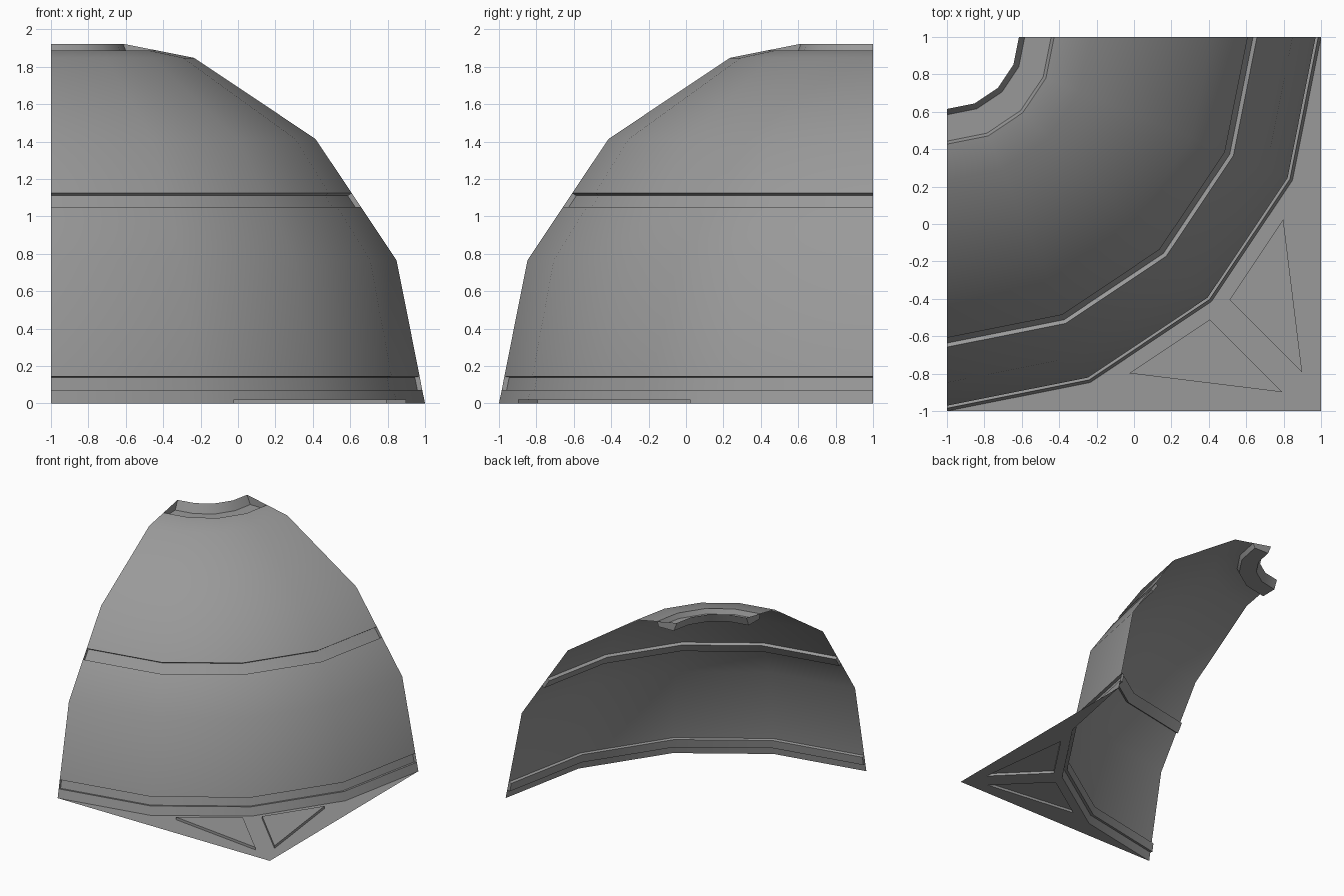
import bpy, bmesh, math
from mathutils import Vector

if "Cube" in bpy.data.objects:
    bpy.data.objects.remove(bpy.data.objects["Cube"])

STEPS = 4                      # facets in the quarter turn
AXIS = Vector((-1, 1, 0))      # vertical axis of the dome

stone = bpy.data.materials.new("stone_grey")
stone.diffuse_color = (0.32, 0.32, 0.32, 1)
stone.use_nodes = True
stone.node_tree.nodes["Principled BSDF"].inputs["Base Color"].default_value = stone.diffuse_color


def spin(r, z, i):
    a = math.pi / 2 * i / STEPS
    return AXIS + Vector((r * math.sin(a), -r * math.cos(a), z))


def finish(bm, name):
    me = bpy.data.meshes.new(name)
    bm.to_mesh(me)
    bm.free()
    me.materials.append(stone)
    ob = bpy.data.objects.new(name, me)
    bpy.context.collection.objects.link(ob)
    return ob


def on_sphere(k):
    a = math.pi / 8 * k
    return (2 * math.cos(a), 2 * math.sin(a))


def band(lo, hi, d):
    # moulding profile: the strip lo-hi pushed towards the inside by d
    (r0, z0), (r1, z1) = lo, hi
    n = Vector((z0 - z1, r1 - r0)).normalized() * d
    return [lo, (r0 + n.x, z0 + n.y), (r1 + n.x, z1 + n.y), hi]


# dome profile (radius, height) with the three inward mouldings
base = band((1.985, 0.073), (1.971, 0.145), 0.026)
middle = band((1.658, 1.05), (1.608, 1.125), 0.026)
oculus = [(0.573, 1.886), (0.557, 1.846), (0.416, 1.848), (0.385, 1.923)]
profile = ([on_sphere(0)] + base + [on_sphere(1)] + middle
           + [on_sphere(2), on_sphere(3)] + oculus)

# quarter dome shell, facing inwards
bm = bmesh.new()
grid = [[bm.verts.new(spin(r, z, i)) for i in range(STEPS + 1)] for r, z in profile]
for low, high in zip(grid, grid[1:]):
    for i in range(STEPS):
        bm.faces.new((low[i], high[i], high[i + 1], low[i + 1]))
# end caps of the mouldings
for part in (base, middle, oculus):
    s = profile.index(part[0])
    bm.faces.new([grid[s + k][0] for k in range(4)])
    bm.faces.new([grid[s + k][STEPS] for k in (3, 2, 1, 0)])
dome = finish(bm, "quarter_dome")
bpy.context.view_layer.objects.active = dome
dome.select_set(True)
bpy.ops.object.shade_smooth_by_angle(angle=math.radians(30))

# flat corner plate with two recessed triangular panels
bm = bmesh.new()
corner = bm.verts.new((1, -1, 0))
rim = [bm.verts.new(spin(2, 0, i)) for i in range(STEPS + 1)]
tris = [bm.faces.new((corner, rim[i + 1], rim[i])) for i in range(STEPS)]
bm.normal_update()
panels = tris[1:3]
bmesh.ops.inset_individual(bm, faces=panels, thickness=0.075, use_even_offset=True)
raised = bmesh.ops.extrude_discrete_faces(bm, faces=panels)["faces"]
bmesh.ops.translate(bm, verts=[v for f in raised for v in f.verts], vec=(0, 0, 0.022))
bmesh.ops.reverse_faces(bm, faces=bm.faces[:])
finish(bm, "corner_plate")
